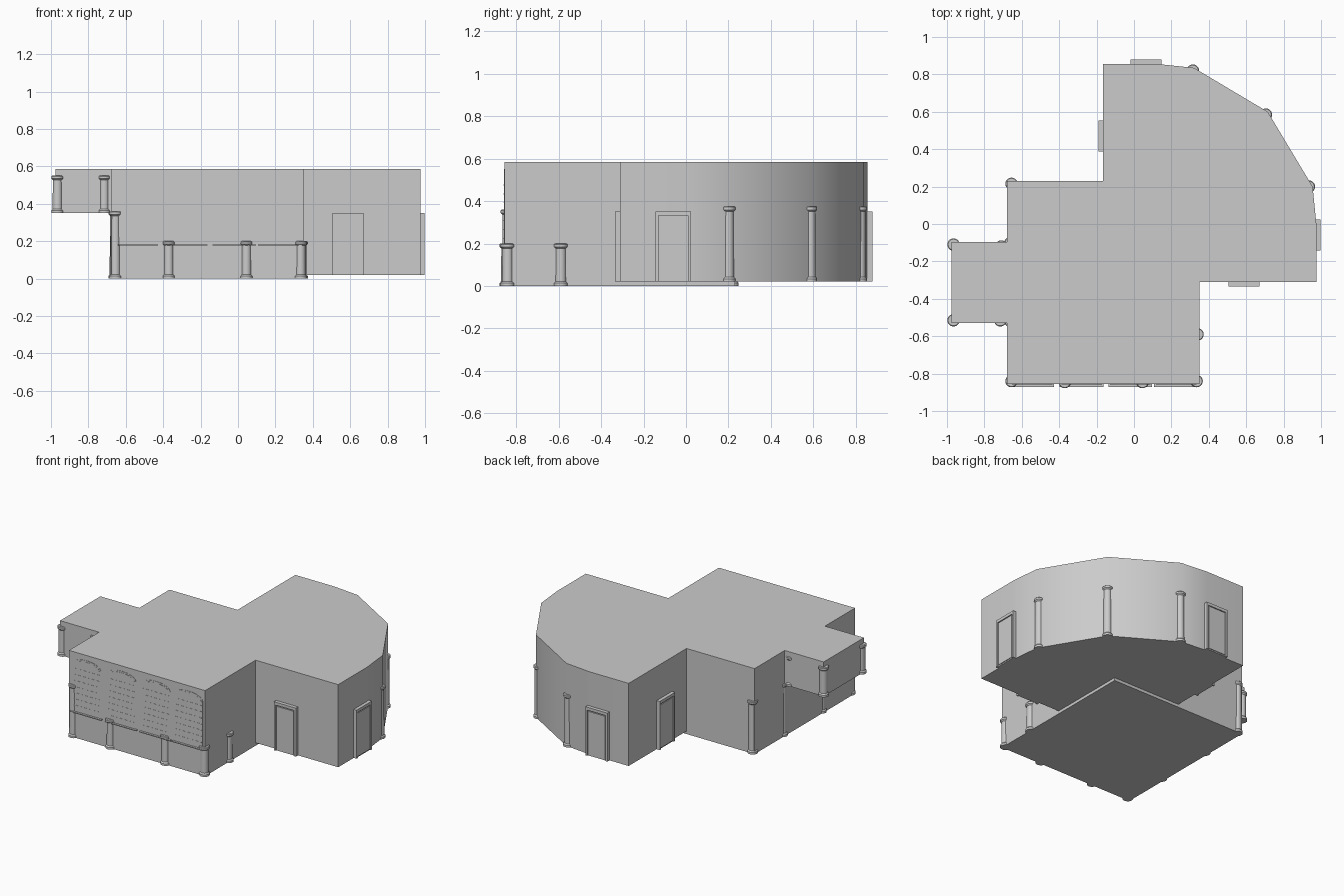
import bpy, bmesh, math
from mathutils import Matrix, Vector

if "Cube" in bpy.data.objects:
    bpy.data.objects.remove(bpy.data.objects["Cube"], do_unlink=True)

stone = bpy.data.materials.new("plain_grey")
stone.use_nodes = True
GREY = (0.6, 0.6, 0.6, 1)
stone.diffuse_color = GREY
stone.node_tree.nodes["Principled BSDF"].inputs["Base Color"].default_value = GREY


def finish(bm, name, smooth=False):
    bmesh.ops.recalc_face_normals(bm, faces=bm.faces[:])
    mesh = bpy.data.meshes.new(name)
    bm.to_mesh(mesh)
    bm.free()
    mesh.materials.append(stone)
    obj = bpy.data.objects.new(name, mesh)
    bpy.context.collection.objects.link(obj)
    if smooth:
        bpy.ops.object.select_all(action="DESELECT")
        obj.select_set(True)
        bpy.context.view_layer.objects.active = obj
        bpy.ops.object.shade_smooth_by_angle(angle=math.radians(35))
    return obj


def add_prism(bm, points, offset):
    """Extrude a closed loop of 3D points by an offset."""
    face = bm.faces.new([bm.verts.new(p) for p in points])
    ext = bmesh.ops.extrude_face_region(bm, geom=[face], use_keep_orig=True)
    verts = [g for g in ext["geom"] if isinstance(g, bmesh.types.BMVert)]
    bmesh.ops.translate(bm, verts=verts, vec=Vector(offset))


def block(name, outline, z0, z1, smooth=False):
    bm = bmesh.new()
    add_prism(bm, [(x, y, z0) for x, y in outline], (0, 0, z1 - z0))
    return finish(bm, name, smooth)


def add_box(bm, x0, x1, y0, y1, z0, z1):
    add_prism(bm, [(x0, y0, z0), (x1, y0, z0), (x1, y1, z0), (x0, y1, z0)], (0, 0, z1 - z0))


def rect(x0, x1, y0, y1):
    return [(x0, y0), (x1, y0), (x1, y1), (x0, y1)]


# Building volumes
ROOF = 0.585
block("main_room", rect(-0.68, 0.35, -0.855, 0.23), 0, ROOF)
block("side_bay", rect(-0.975, -0.68, -0.53, -0.095), 0.35, ROOF)
hall = [(0.35, -0.31), (0.975, -0.31), (0.975, 0.0), (0.955, 0.2), (0.715, 0.6),
        (0.32, 0.835), (0.13, 0.855), (-0.165, 0.855), (-0.165, 0.23), (0.35, 0.23)]
block("curved_hall", hall, 0.02, ROOF, True)


# Columns: lathed shaft with base and capital
def column(name, x, y, z0, z1):
    profile = [(0, z0), (0.033, z0), (0.033, z0 + 0.014), (0.026, z0 + 0.022),
               (0.025, z1 - 0.024), (0.033, z1 - 0.016), (0.033, z1 - 0.004),
               (0.029, z1), (0, z1)]
    bm = bmesh.new()
    verts = [bm.verts.new((r, 0, z)) for r, z in profile]
    edges = [bm.edges.new(pair) for pair in zip(verts, verts[1:])]
    bmesh.ops.spin(bm, geom=verts + edges, cent=(0, 0, 0), axis=(0, 0, 1),
                   angle=math.tau, steps=20)
    bmesh.ops.remove_doubles(bm, verts=bm.verts[:], dist=0.0001)
    finish(bm, name, True).location = (x, y, 0)


groups = {
    "tall_column": (0, 0.36, [(-0.655, -0.84), (-0.655, 0.215), (-0.66, -0.1), (-0.66, -0.52)]),
    "short_column": (0, 0.2, [(-0.37, -0.845), (0.045, -0.845), (0.335, -0.84), (0.34, -0.59)]),
    "bay_column": (0.35, 0.55, [(-0.965, -0.11), (-0.965, -0.515), (-0.715, -0.515), (-0.71, -0.12)]),
    "hall_column": (0.02, 0.375, [(0.315, 0.82), (0.705, 0.585), (0.935, 0.2)]),
}
for name, (z0, z1, spots) in groups.items():
    for i, (x, y) in enumerate(spots):
        column(f"{name}_{i + 1}", x, y, z0, z1)


# Doors: jambs, lintel and a slightly recessed leaf, facing -y before turning
def door(name, x, y, turn):
    bm = bmesh.new()
    for s in (-1, 1):
        a, b = sorted((s * 0.083, s * 0.07))
        add_box(bm, a, b, -0.024, 0.005, 0.02, 0.345)
    add_box(bm, -0.083, 0.083, -0.024, 0.005, 0.332, 0.352)
    add_box(bm, -0.07, 0.07, -0.016, 0.005, 0.02, 0.332)
    add_box(bm, -0.064, 0.064, -0.021, 0.005, 0.028, 0.324)
    bm.transform(Matrix.Translation((x, y, 0)) @ Matrix.Rotation(math.radians(turn), 4, "Z"))
    finish(bm, name)


door("front_door", 0.588, -0.31, 0)
door("left_door", 0.973, -0.06, 90)
door("back_door", 0.063, 0.855, 180)
door("right_door", -0.165, 0.47, 270)


# Arched windows with frame and glazing bars, each above a thin sill
def arch(cx, half, z0, spring, rise, y):
    top = [(cx + half * math.cos(t), y, spring + rise * math.sin(t))
           for t in (math.pi * i / 10 for i in range(11))]
    return [(cx - half, y, z0), (cx + half, y, z0)] + top


WALL = -0.855
for i, cx in enumerate((-0.545, -0.28, -0.02, 0.225)):
    bm = bmesh.new()
    add_prism(bm, arch(cx, 0.108, 0.18, 0.505, 0.045, WALL), (0, -0.002, 0))
    add_prism(bm, arch(cx, 0.098, 0.19, 0.5, 0.04, WALL), (0, -0.003, 0))
    for k in range(1, 8):
        z = 0.18 + 0.042 * k
        add_box(bm, cx - 0.098, cx + 0.098, WALL - 0.004, WALL, z, z + 0.004)
    finish(bm, f"arched_window_{i + 1}")
    bm = bmesh.new()
    add_box(bm, cx - 0.117, cx + 0.117, WALL - 0.016, WALL, 0.176, 0.182)
    finish(bm, f"window_sill_{i + 1}")
